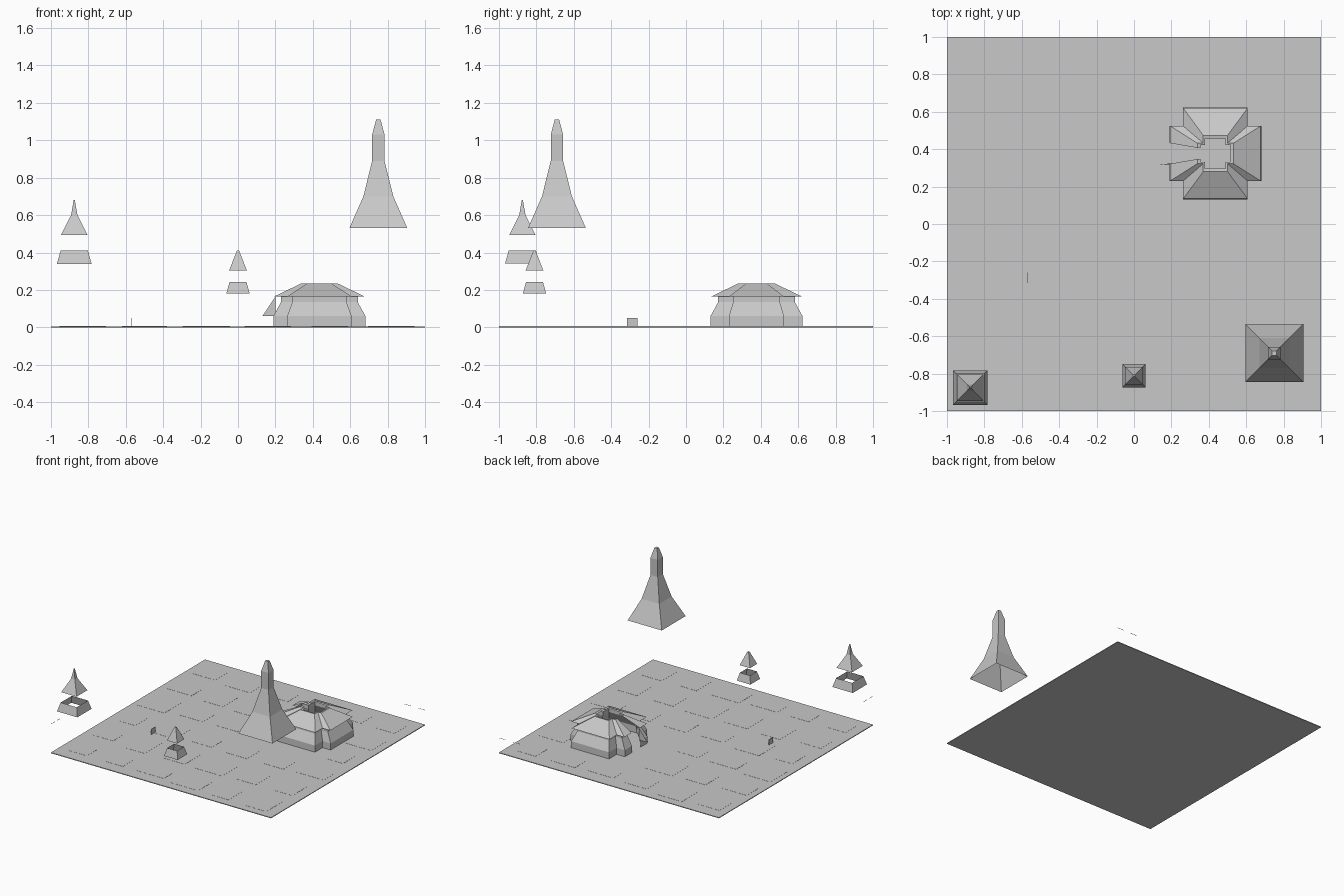
import bpy, bmesh, random

if "Cube" in bpy.data.objects:
    bpy.data.objects.remove(bpy.data.objects["Cube"], do_unlink=True)

stone = bpy.data.materials.new("pale_grey")
stone.use_nodes = True
GREY = (0.58, 0.58, 0.58, 1)
stone.diffuse_color = GREY
stone.node_tree.nodes["Principled BSDF"].inputs["Base Color"].default_value = GREY


def finish(name, bm):
    mesh = bpy.data.meshes.new(name)
    bm.to_mesh(mesh)
    bm.free()
    mesh.materials.append(stone)
    obj = bpy.data.objects.new(name, mesh)
    bpy.context.collection.objects.link(obj)
    return obj


def add_box(bm, lo, hi):
    verts = bmesh.ops.create_cube(bm, size=1)["verts"]
    for v in verts:
        for i in range(3):
            v.co[i] = lo[i] if v.co[i] < 0 else hi[i]


def loft(bm, rings, closed=True):
    rows = [[bm.verts.new(p) for p in ring] for ring in rings]
    count = len(rows[0])
    for low, high in zip(rows, rows[1:]):
        for i in range(count if closed else count - 1):
            j = (i + 1) % count
            bm.faces.new((low[i], low[j], high[j], high[i]))
    return rows


def square_spire(name, x, y, profile, capped):
    """Four-sided shell from (height, half width) pairs, open below."""
    bm = bmesh.new()
    rows = loft(bm, [[(x + sx * h, y + sy * h, z)
                      for sx, sy in ((-1, -1), (1, -1), (1, 1), (-1, 1))]
                     for z, h in profile])
    if capped:
        bm.faces.new(rows[-1])
    return finish(name, bm)


# Ground slab
TOP = 0.006
bm = bmesh.new()
add_box(bm, (-1, -1, 0), (1, 1, TOP))
finish("ground_slab", bm)

# Barely raised paving plots across the ground
random.seed(4)
bm = bmesh.new()
for i in range(6):
    for j in range(6):
        x, y = -0.83 + i * 0.33, -0.83 + j * 0.33
        w, d = random.uniform(0.07, 0.13), random.uniform(0.06, 0.12)
        if abs(x - 0.43) > 0.38 or abs(y - 0.38) > 0.38:
            add_box(bm, (x - w, y - d, TOP), (x + w, y + d, TOP + 0.001))
finish("paving_plots", bm)

# Floating spires and the collars below the two small ones
square_spire("large_spire", 0.75, -0.69,
             [(0.53, 0.155), (0.70, 0.08), (0.89, 0.033), (1.03, 0.033), (1.11, 0.012)], True)
square_spire("corner_spire", -0.875, -0.875,
             [(0.495, 0.07), (0.60, 0.017), (0.68, 0.003)], True)
square_spire("corner_collar", -0.875, -0.875, [(0.34, 0.0925), (0.41, 0.073)], False)
square_spire("middle_spire", 0, -0.81, [(0.305, 0.047), (0.41, 0.006)], True)
square_spire("middle_collar", 0, -0.81, [(0.18, 0.0625), (0.243, 0.045)], False)

# Cross-shaped hall, open at the crown and through a slit on the -x side
CX, CY = 0.435, 0.377


def cross(z, reach, wide, narrow, slit):
    half = [(-reach, slit), (-reach, narrow), (-wide, narrow), (-wide, reach),
            (wide, reach), (wide, narrow), (reach, narrow)]
    outline = half + [(x, -y) for x, y in reversed(half)]
    return [(CX + x, CY + y, z) for x, y in outline]


bm = bmesh.new()
loft(bm, [cross(TOP, 0.246, 0.172, 0.147, 0.055),
          cross(0.06, 0.246, 0.172, 0.147, 0.055),
          cross(0.135, 0.205, 0.145, 0.125, 0.055),
          cross(0.165, 0.205, 0.145, 0.125, 0.055)], closed=False)
finish("hall_walls", bm)

bm = bmesh.new()
loft(bm, [cross(0.165, 0.205, 0.145, 0.125, 0.055),
          cross(0.165, 0.242, 0.172, 0.147, 0.055),
          cross(0.235, 0.097, 0.065, 0.055, 0.03),
          cross(0.232, 0.080, 0.055, 0.045, 0.03)], closed=False)
finish("hall_roof", bm)

# Slanted fin beside the entrance
bm = bmesh.new()
bm.faces.new([bm.verts.new(p) for p in
              ((0.13, 0.315, 0.06), (0.20, 0.32, 0.06), (0.20, 0.325, 0.165))])
finish("entrance_fin", bm)

# Small upright marker panel
bm = bmesh.new()
add_box(bm, (-0.572, -0.315, 0), (-0.568, -0.26, 0.05))
finish("marker_panel", bm)

# Hair-thin floating strips at two corners
bm = bmesh.new()
for a, b in ((0.81, 0.87), (0.94, 1.0)):
    add_box(bm, (a, 0.998, 0.124), (b, 1.0, 0.126))
for a, b in ((-1.0, -0.95), (-0.92, -0.88)):
    add_box(bm, (-1.0, a, 0.239), (-0.998, b, 0.241))
finish("corner_strips", bm)
